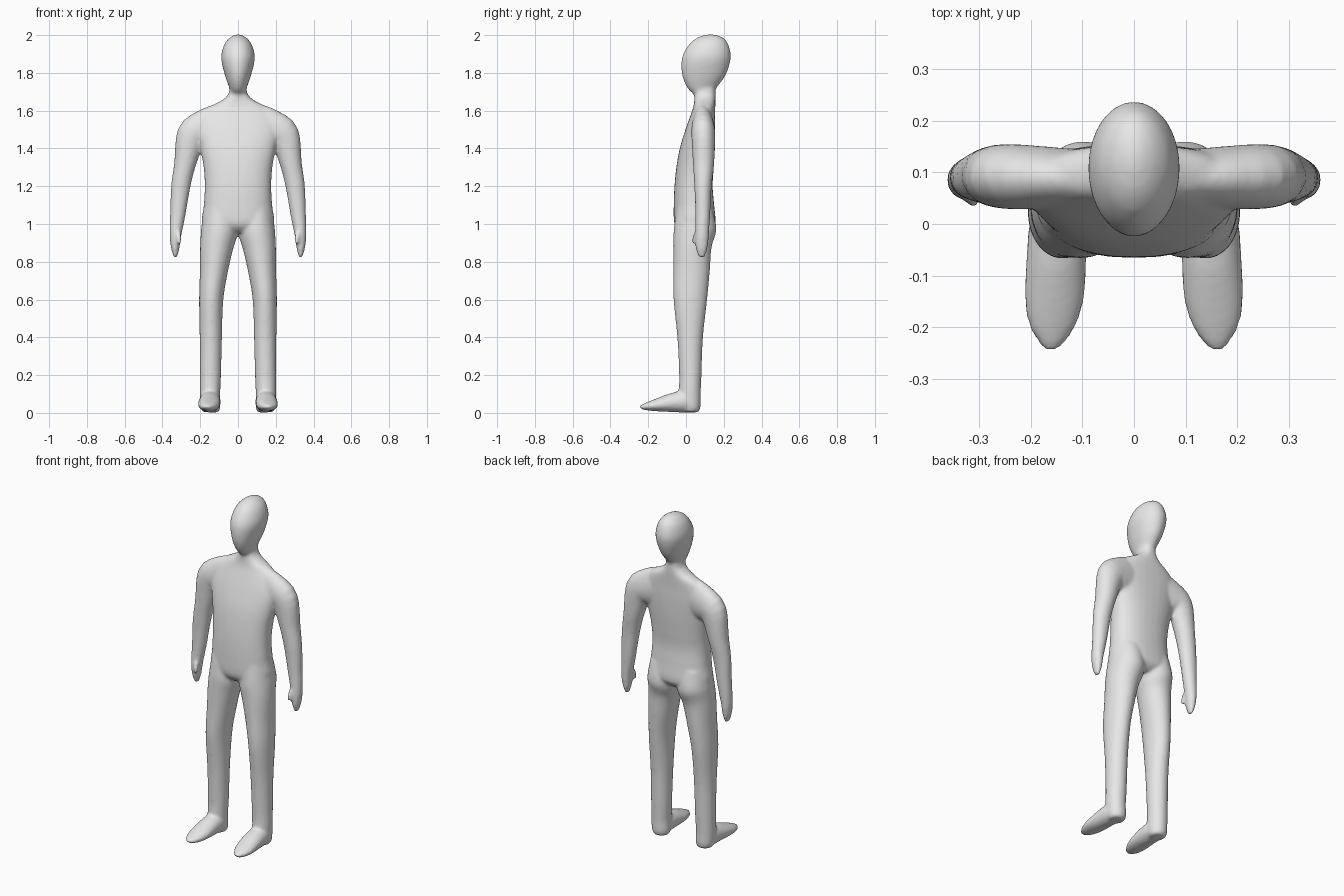
import bpy, bmesh, math
from mathutils import Vector

bm = bmesh.new()


def spline(a, b, c, d, t):
    """Catmull-Rom value between b and c."""
    return 0.5 * (2 * b + (c - a) * t + (2 * a - 5 * b + 4 * c - d) * t * t
                  + (3 * b - a - 3 * c + d) * t ** 3)


def loft(rows, v, power=2.0, steps=4, sides=32):
    """Closed limb through rows of (x, y, z, radius across, radius along v)."""
    v = Vector(v)
    rows = [Vector(r) for r in rows]
    ext = [rows[0]] + rows + [rows[-1]]
    path = [spline(*ext[i:i + 4], k / steps)
            for i in range(len(rows) - 1) for k in range(steps)] + [rows[-1]]
    pts = [Vector(p[:3]) for p in path]
    rings = []
    for i, p in enumerate(path):
        tangent = pts[min(i + 1, len(pts) - 1)] - pts[max(i - 1, 0)]
        u = v.cross(tangent).normalized()
        ring = []
        for k in range(sides):
            a = 2 * math.pi * k / sides
            c, s = math.cos(a), math.sin(a)
            c = math.copysign(abs(c) ** (2 / power), c)
            s = math.copysign(abs(s) ** (2 / power), s)
            ring.append(bm.verts.new(pts[i] + u * c * max(p[3], .004) + v * s * max(p[4], .004)))
        rings.append(ring)
    for r0, r1 in zip(rings, rings[1:]):
        for k in range(sides):
            j = (k + 1) % sides
            bm.faces.new((r0[k], r0[j], r1[j], r1[k]))
    bm.faces.new(rings[0][::-1])
    bm.faces.new(rings[-1])


Y, X = (0, 1, 0), (1, 0, 0)

# Torso and neck
loft([(0, .045, .955, .10, .07), (0, .047, 1.0, .187, .108), (0, .042, 1.1, .181, .107),
      (0, .040, 1.2, .176, .101), (0, .048, 1.3, .182, .099), (0, .060, 1.4, .20, .093),
      (0, .076, 1.5, .22, .079), (0, .088, 1.57, .20, .066), (0, .097, 1.62, .15, .058),
      (0, .10, 1.655, .085, .056), (0, .10, 1.69, .05, .056), (0, .10, 1.74, .045, .055)], Y, 2.3)

# Head
loft([(0, .10, 1.68, .035, .05), (0, .085, 1.72, .046, .077), (0, .095, 1.79, .070, .116),
      (0, .108, 1.88, .089, .129), (0, .12, 1.95, .073, .104), (0, .128, 1.987, .043, .067),
      (0, .13, 2.003, .012, .02)], Y)

for s in (-1, 1):
    # Shoulder, arm and hand
    loft([(s * .09, .088, 1.52, .12, .055), (s * .18, .09, 1.50, .105, .061),
          (s * .245, .092, 1.465, .082, .063), (s * .28, .093, 1.32, .058, .056),
          (s * .303, .09, 1.2, .051, .046), (s * .319, .089, 1.05, .041, .039),
          (s * .331, .085, .94, .031, .036), (s * .332, .083, .87, .022, .031),
          (s * .331, .083, .82, .008, .014)], Y)
    # Thumb
    loft([(s * .322, .07, .97, .014, .014), (s * .314, .05, .935, .014, .014),
          (s * .309, .042, .895, .009, .009)], X)
    # Leg
    loft([(s * .095, .045, 1.08, .085, .095), (s * .098, .048, .97, .097, .113),
          (s * .113, .035, .88, .088, .101), (s * .128, .03, .75, .074, .096),
          (s * .142, .023, .6, .064, .089), (s * .144, .022, .4, .059, .068),
          (s * .146, .023, .2, .056, .059), (s * .148, .02, .1, .054, .058),
          (s * .145, .025, .03, .052, .052), (s * .145, .025, .003, .04, .04)], Y)
    # Foot
    loft([(s * .146, .06, .045, .035, .035), (s * .148, 0, .058, .056, .055),
          (s * .15, -.06, .056, .053, .058), (s * .154, -.14, .044, .037, .058),
          (s * .158, -.20, .035, .023, .045), (s * .16, -.243, .03, .010, .016)], X)

bmesh.ops.recalc_face_normals(bm, faces=bm.faces)
mesh = bpy.data.meshes.new("body")
bm.to_mesh(mesh)
bm.free()
body = bpy.data.objects.new("body", mesh)
bpy.context.collection.objects.link(body)

grey = bpy.data.materials.new("light grey")
grey.diffuse_color = (.8, .8, .8, 1)
mesh.materials.append(grey)

# Blend all limbs into one continuous skin
remesh = body.modifiers.new("skin", 'REMESH')
remesh.mode = 'VOXEL'
remesh.voxel_size = .009
remesh.use_smooth_shade = True
soft = body.modifiers.new("soften", 'SMOOTH')
soft.factor = .5
soft.iterations = 6
